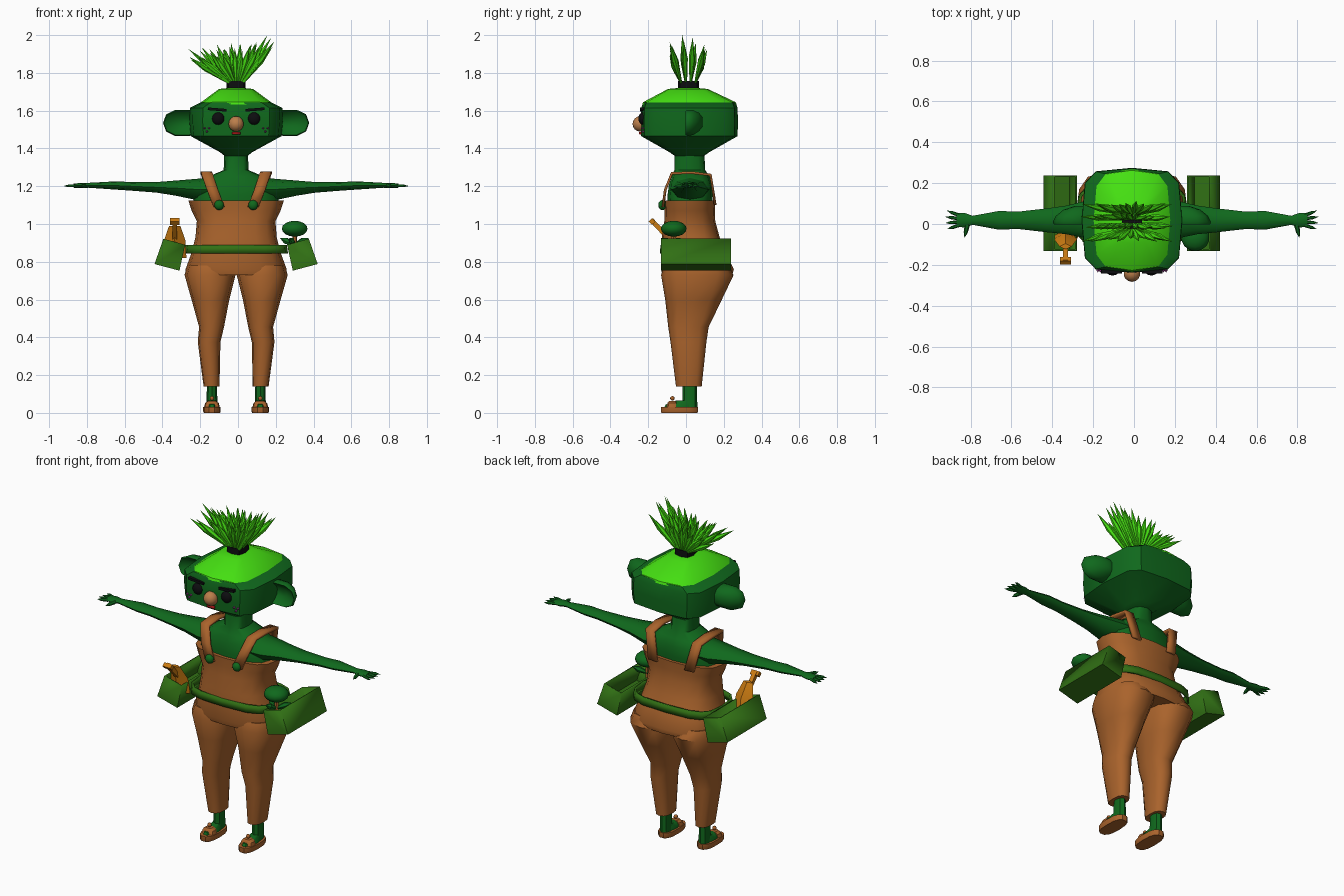
import bpy, bmesh, math, random
from mathutils import Vector, Matrix

if "Cube" in bpy.data.objects:
    bpy.data.objects.remove(bpy.data.objects["Cube"])

random.seed(4)
CX = -0.01  # body centre line


def mat(name, r, g, b):
    m = bpy.data.materials.new(name)
    m.diffuse_color = (r, g, b, 1)
    m.use_nodes = True
    m.node_tree.nodes["Principled BSDF"].inputs["Base Color"].default_value = m.diffuse_color
    return m


SKIN = mat("skin_green", 0.005, 0.14, 0.012)
LEAF = mat("leaf_green", 0.06, 0.75, 0.006)
CLOTH = mat("brown_cloth", 0.40, 0.125, 0.025)
POUCH = mat("pouch_green", 0.03, 0.16, 0.007)
ORANGE = mat("orange", 0.60, 0.20, 0.006)
NOSE = mat("nose_tan", 0.50, 0.21, 0.07)
BLACK = mat("black", 0.004, 0.004, 0.005)
RED = mat("red", 0.45, 0.01, 0.01)
PINK = mat("freckle_pink", 0.35, 0.05, 0.3)


def finish(bm, name, m, angle=35):
    bmesh.ops.recalc_face_normals(bm, faces=bm.faces)
    me = bpy.data.meshes.new(name)
    bm.to_mesh(me)
    bm.free()
    me.materials.append(m)
    ob = bpy.data.objects.new(name, me)
    ob.location.x = CX
    bpy.context.collection.objects.link(ob)
    bpy.ops.object.select_all(action='DESELECT')
    ob.select_set(True)
    bpy.context.view_layer.objects.active = ob
    bpy.ops.object.shade_smooth_by_angle(angle=math.radians(angle))
    return ob


def loft(name, secs, m, n=12, p=1.0, axis='Z', caps=True, angle=35):
    """Skin superellipse sections (t, c1, c2, r1, r2) placed along an axis."""
    bm = bmesh.new()
    rings = []
    for t, c1, c2, r1, r2 in secs:
        ring = []
        for i in range(n):
            c, s = math.cos(math.tau * i / n), math.sin(math.tau * i / n)
            a = c1 + r1 * math.copysign(abs(c) ** p, c)
            b = c2 + r2 * math.copysign(abs(s) ** p, s)
            ring.append(bm.verts.new({'Z': (a, b, t), 'X': (t, a, b), 'Y': (a, t, b)}[axis]))
        rings.append(ring)
    for lo, hi in zip(rings, rings[1:]):
        for i in range(n):
            bm.faces.new((lo[i], lo[(i + 1) % n], hi[(i + 1) % n], hi[i]))
    if caps:
        bm.faces.new(rings[0])
        bm.faces.new(rings[-1])
    return finish(bm, name, m, angle)


def ball(name, c, r, m, seg=14):
    bm = bmesh.new()
    bmesh.ops.create_uvsphere(bm, u_segments=seg, v_segments=seg // 2 + 1, radius=1,
                              matrix=Matrix.Translation(c) @ Matrix.Diagonal((*r, 1)))
    return finish(bm, name, m, 60)


def box(name, c, size, m, rot=(0, 0, 0)):
    bm = bmesh.new()
    R = Matrix.Rotation(rot[0], 4, 'X') @ Matrix.Rotation(rot[1], 4, 'Y')
    bmesh.ops.create_cube(bm, size=1, matrix=Matrix.Translation(c) @ R @ Matrix.Diagonal((*size, 1)))
    return finish(bm, name, m)


def spindles(name, items, m, n=6):
    """Pointed blades from a to b: root radius, mid radius."""
    bm = bmesh.new()
    for a, b, r0, r1 in items:
        a, b = Vector(a), Vector(b)
        q = (b - a).to_track_quat('Z', 'Y')
        rings = [[bm.verts.new(a.lerp(b, t) + q @ Vector((r * math.cos(math.tau * i / n),
                  r * math.sin(math.tau * i / n), 0))) for i in range(n)]
                 for t, r in ((0, r0), (0.6, r1))]
        tip = bm.verts.new(b)
        bm.faces.new(rings[0])
        for i in range(n):
            j = (i + 1) % n
            bm.faces.new((rings[0][i], rings[0][j], rings[1][j], rings[1][i]))
            bm.faces.new((rings[1][i], rings[1][j], tip))
    return finish(bm, name, m)


def ribbon(name, pts, w, thick, m):
    """Strap of width w in x following a path."""
    bm = bmesh.new()
    rows = [(bm.verts.new((x - w / 2, y, z)), bm.verts.new((x + w / 2, y, z))) for x, y, z in pts]
    for a, b in zip(rows, rows[1:]):
        bm.faces.new((a[0], a[1], b[1], b[0]))
    ob = finish(bm, name, m)
    mod = ob.modifiers.new("thickness", 'SOLIDIFY')
    mod.thickness, mod.offset = thick, 0
    return ob


# head, hair cap, hair band
loft("head", [(1.36, 0, .018, .06, .077), (1.38, 0, .018, .085, .105), (1.465, 0, .018, .24, .255),
              (1.54, 0, .018, .247, .257), (1.615, 0, .018, .245, .255), (1.642, 0, .018, .19, .245)],
     SKIN, 12, .48, angle=40)
loft("hair_cap", [(1.632, 0, .018, .197, .25), (1.645, 0, .018, .185, .245), (1.715, 0, .01, .09, .105),
                  (1.72, 0, .01, .04, .05)], LEAF, 12, .55)
loft("hair_band", [(1.71, 0, .013, .05, .056), (1.757, 0, .013, .05, .056)], BLACK, 8, .6)

# leafy tuft: four fanned rows
leaves = []
for j in range(4):
    for i in range(11):
        t = i / 5 - 1
        tip = (-.02 + .22 * t + random.uniform(-.015, .015),
               .012 + (j - 1.5) * .06 + random.uniform(-.01, .01),
               1.93 + .03 * t + (.02 if j in (1, 2) else -.01) + random.uniform(-.02, .015))
        if (i, j) == (9, 1):
            tip = (.165, -.02, 2.0)
        leaves.append(((.035 * t, .012 + (j - 1.5) * .025, 1.745), tip, .006, .016))
spindles("hair_tuft", leaves, LEAF)

# face
ball("nose", (0, -.242, 1.53), (.041, .041, .041), NOSE)
ribbon("mouth", [(0, -.243, 1.487), (0, -.241, 1.474)], .045, .012, RED)
for s, side in ((-1, "left"), (1, "right")):
    ball(f"eye_{side}", (s * .095, -.228, 1.558), (.033, .024, .033), BLACK)
    box(f"brow_{side}", (s * .1, -.232, 1.606), (.1, .022, .014), BLACK, (0, -s * .08, 0))
    spindles(f"freckles_{side}", [((s * (.155 + dx), -.215, 1.5 + dz), (s * (.155 + dx), -.238, 1.5 + dz), .006, .006)
                                  for dx, dz in ((-.012, .007), (.012, .007), (0, -.01))], PINK)
    # cupped ears
    loft(f"ear_{side}", [(.035, s * .27, 1.535, .04, .025), (.01, s * .285, 1.535, .085, .055),
                         (-.002, s * .285, 1.535, .097, .066), (.01, s * .285, 1.535, .102, .072),
                         (.04, s * .28, 1.537, .092, .068), (.07, s * .265, 1.54, .07, .05),
                         (.088, s * .25, 1.54, .03, .025)], SKIN, 10, .85, 'Y', angle=50)

# neck and chest
loft("chest", [(1.08, 0, .02, .225, .115), (1.15, 0, .022, .225, .12), (1.21, 0, .025, .2, .115),
               (1.25, 0, .025, .15, .1), (1.285, 0, .02, .066, .082), (1.39, 0, .018, .062, .078)],
     SKIN, 12, .75, angle=50)

# overalls upper part
loft("overalls_body", [(.73, 0, .06, .26, .185), (.76, 0, .06, .268, .193), (.85, 0, .04, .235, .172),
                       (.93, 0, .025, .215, .153), (1.015, 0, .02, .208, .135), (1.07, 0, .02, .235, .133),
                       (1.125, 0, .02, .253, .136)], CLOTH, 16, .75, angle=50)

for s, side in ((-1, "left"), (1, "right")):
    # trouser legs
    loft(f"trouser_leg_{side}", [(.14, s * .13, .015, .042, .068), (.375, s * .143, .013, .06, .095),
                                 (.455, s * .13, .013, .066, .107), (.6, s * .136, .04, .1, .15),
                                 (.73, s * .138, .06, .135, .192), (.78, s * .135, .055, .125, .17)],
         CLOTH, 12, .8, angle=50)
    # ankle, foot and sandal
    loft(f"ankle_{side}", [(.03, s * .128, .02, .03, .04), (.16, s * .128, .02, .026, .038)], SKIN, 8)
    loft(f"foot_{side}", [(.03, s * .128, -.035, .036, .085), (.045, s * .128, -.03, .034, .08),
                          (.065, s * .128, -.005, .024, .05)], SKIN, 10)
    loft(f"sandal_sole_{side}", [(0, s * .128, -.035, .043, .097), (.008, s * .128, -.035, .046, .1),
                                 (.032, s * .128, -.035, .046, .1)], CLOTH, 14, .75)
    loft(f"sandal_strap_{side}", [(.03, s * .128, -.075, .042, .03), (.052, s * .128, -.072, .036, .027),
                                  (.064, s * .128, -.07, .02, .02)], CLOTH, 10, .7)
    ball(f"sandal_knob_{side}", (s * .128, -.072, .077), (.012, .012, .012), CLOTH, 8)

    # arms and hands
    loft(f"arm_{side}", [(s * x, y, z, ry, rz) for x, y, z, ry, rz in (
        (.1, .022, 1.185, .105, .065), (.21, .022, 1.183, .095, .056), (.32, .02, 1.19, .07, .04),
        (.42, .018, 1.194, .058, .028), (.56, .018, 1.2, .042, .023), (.65, .018, 1.204, .046, .021),
        (.78, .018, 1.205, .022, .013), (.815, .018, 1.204, .035, .014), (.86, .02, 1.203, .034, .011))],
        SKIN, 8, 1, 'X', angle=60)
    hand = [((s * .845, .018 + d, 1.203), (s * (.918 - abs(d) * .5), .02 + d * 1.9, 1.201), .009, .008)
            for d in (-.024, -.008, .008, .024)]
    hand.append(((s * .805, -.002, 1.203), (s * .82, -.068, 1.198), .013, .01))
    spindles(f"fingers_{side}", hand, SKIN)

    # shoulder straps and buttons
    ribbon(f"shoulder_strap_{side}", [(s * .09, -.122, 1.09), (s * .125, -.11, 1.18), (s * .155, -.075, 1.268),
                                      (s * .16, .03, 1.272), (s * .155, .13, 1.26), (s * .12, .155, 1.1)],
           .058, .014, CLOTH)
    ball(f"button_{side}", (s * .09, -.125, 1.1), (.027, .022, .027), SKIN, 10)

    # open hip pouch
    bm = bmesh.new()
    prof = ((.27, .89), (.3, .753), (.432, .788), (.385, .922))
    a, b = [[bm.verts.new((s * x, y, z)) for x, z in prof] for y in (-.132, .238)]
    for i in range(3):
        bm.faces.new((a[i], a[i + 1], b[i + 1], b[i]))
    bm.faces.new(a)
    bm.faces.new(b)
    pouch = finish(bm, f"hip_pouch_{side}", POUCH)
    mod = pouch.modifiers.new("wall", 'SOLIDIFY')
    mod.thickness = .012

# belt
belt = loft("belt", [(.845, 0, .04, .275, .178), (.89, 0, .04, .268, .175)], POUCH, 16, .6, caps=False)
belt.modifiers.new("thickness", 'SOLIDIFY').thickness = .012

# trowel in the left pouch
loft("trowel_blade", [(.82, -.325, -.06, .062, .035), (.915, -.325, -.075, .056, .035),
                      (.99, -.325, -.11, .03, .014)], ORANGE, 4, .3)
box("trowel_handle", (-.325, -.14, .975), (.024, .024, .13), ORANGE, (.75, 0, 0))
box("trowel_grip", (-.325, -.18, 1.013), (.052, .024, .026), ORANGE, (.75, 0, 0))

# small bush in the right pouch
ball("bush_top", (.31, -.065, .975), (.07, .068, .042), SKIN)
loft("bush_stem", [(.8, .31, -.065, .014, .014), (.96, .31, -.065, .012, .012)], CLOTH, 6)
spindles("bush_leaves", [((.31, -.065, .89), (.31 + .09 * math.cos(k), -.065 + .07 * math.sin(k), .925), .008, .018)
                         for k in (.6, 2.6, 4.4)], SKIN)
